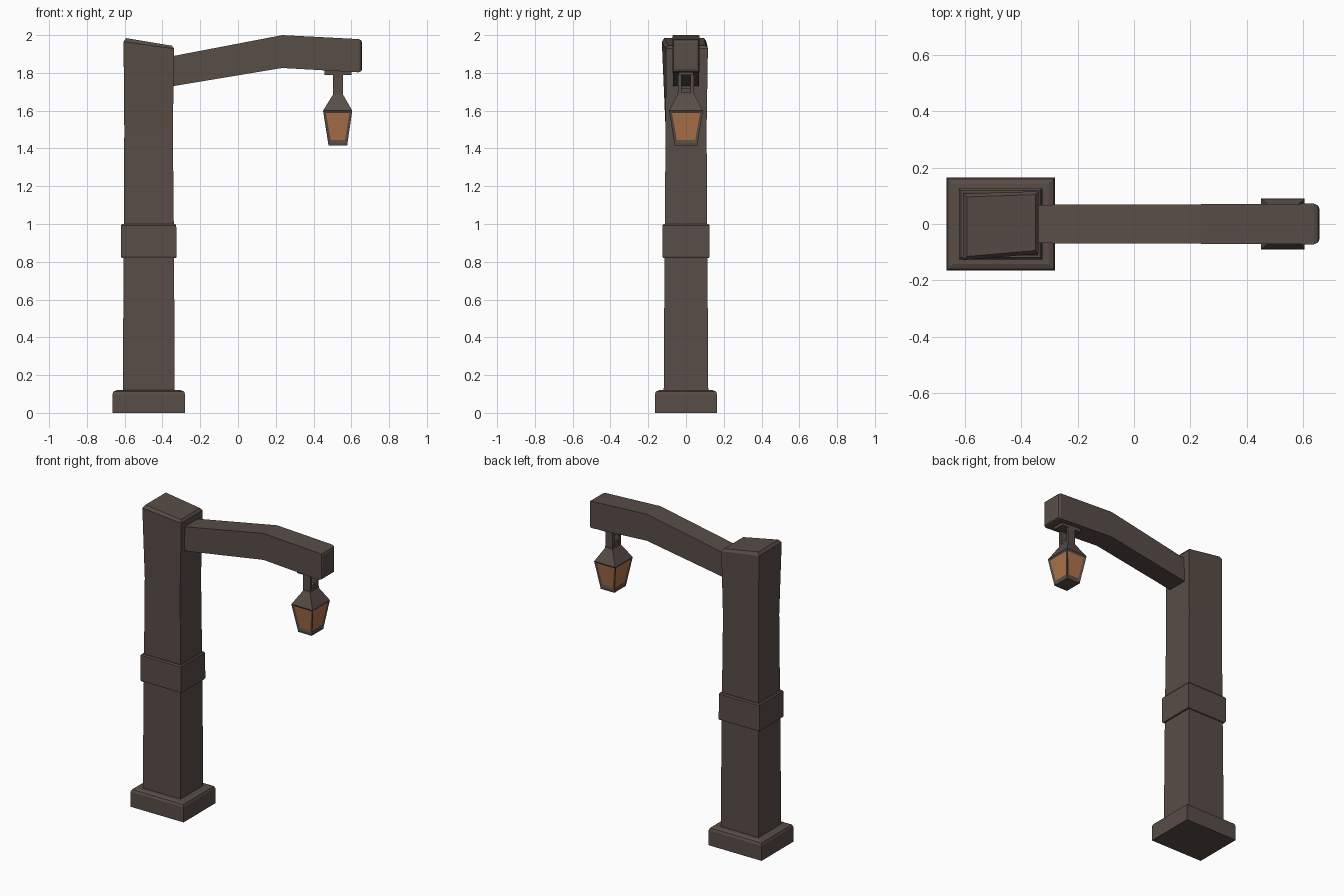
import bpy, bmesh

if "Cube" in bpy.data.objects:
    bpy.data.objects.remove(bpy.data.objects["Cube"])


def material(name, rgb):
    m = bpy.data.materials.new(name)
    m.diffuse_color = (*rgb, 1)
    m.use_nodes = True
    m.node_tree.nodes["Principled BSDF"].inputs["Base Color"].default_value = m.diffuse_color
    return m


WOOD = material("dark brown wood", (0.098, 0.074, 0.062))
GLASS = material("amber glass", (0.43, 0.175, 0.07))


def finish(name, bm, mats):
    bmesh.ops.recalc_face_normals(bm, faces=bm.faces)
    me = bpy.data.meshes.new(name)
    bm.to_mesh(me)
    bm.free()
    for m in mats:
        me.materials.append(m)
    ob = bpy.data.objects.new(name, me)
    bpy.context.collection.objects.link(ob)
    return ob


def skin(bm, rings):
    """Join four-cornered rings into a closed solid; returns side faces per band."""
    vs = [[bm.verts.new(p) for p in r] for r in rings]
    bands = []
    for a, b in zip(vs, vs[1:]):
        bands.append([bm.faces.new((a[i], a[(i + 1) % 4], b[(i + 1) % 4], b[i]))
                      for i in range(4)])
    bm.faces.new(vs[0][::-1])
    bm.faces.new(vs[-1])
    return bands


def rect(z, x0, x1, y0, y1):
    return [(x0, y0, z), (x1, y0, z), (x1, y1, z), (x0, y1, z)]


def solid(name, rings):
    bm = bmesh.new()
    skin(bm, rings)
    return finish(name, bm, [WOOD])


def box(name, x0, x1, y0, y1, z0, z1):
    return solid(name, [rect(z0, x0, x1, y0, y1), rect(z1, x0, x1, y0, y1)])


# Foot block with a rounded upper edge
solid("base", [rect(0, -.665, -.28, -.165, .165),
               rect(.098, -.665, -.28, -.165, .165),
               rect(.113, -.659, -.286, -.159, .159),
               rect(.12, -.642, -.303, -.142, .142)])

# Post, slightly waisted, with a skewed sloping top
solid("post", [rect(.1, -.61, -.335, -.118, .118),
               rect(.9, -.605, -.339, -.113, .113),
               rect(1.5, -.602, -.345, -.108, .109),
               [(-.606, -.128, 1.965), (-.338, -.106, 1.928),
                (-.338, .116, 1.928), (-.606, .108, 1.965)],
               [(-.592, -.115, 1.984), (-.35, -.094, 1.944),
                (-.35, .104, 1.944), (-.592, .096, 1.984)]])

# Band around the middle of the post
solid("collar", [rect(.82, -.615, -.328, -.12, .12),
                 rect(.828, -.62, -.325, -.125, .125),
                 rect(.992, -.62, -.327, -.125, .125),
                 rect(1.0, -.614, -.333, -.119, .119)])


# Bent arm with a chamfered tip
def section(x, z0, z1, w):
    return [(x, -w, z0), (x, w, z0), (x, w, z1), (x, -w, z1)]


solid("arm", [section(-.36, 1.727, 1.886, .068),
              section(.235, 1.826, 2.0, .07),
              section(.638, 1.803, 1.979, .072),
              section(.652, 1.808, 1.973, .066),
              section(.657, 1.82, 1.96, .055)])

# Hanger plate, two straps and the stem between them
box("hanger_plate", .458, .6, -.04, .04, 1.788, 1.812)
for side, name in ((-1, "front_strap"), (1, "back_strap")):
    y = sorted((side * .025, side * .043))
    box(name, .503, .556, *y, 1.68, 1.8)
box("hanger_stem", .513, .546, -.03, .03, 1.68, 1.72)

# Lantern roof
solid("lantern_roof", [rect(1.6, .45, .605, -.09, .09),
                       rect(1.685, .503, .556, -.045, .045),
                       rect(1.695, .503, .556, -.045, .045)])

# Lantern body, its four sides inset as glass panes
bm = bmesh.new()
bands = skin(bm, [rect(1.415, .479, .578, -.06, .06),
                  rect(1.43, .477, .58, -.062, .062),
                  rect(1.601, .45, .605, -.09, .09)])
bmesh.ops.recalc_face_normals(bm, faces=bm.faces)
panes = bands[1]
bmesh.ops.inset_individual(bm, faces=panes, thickness=.02, depth=-.005)
for f in panes:
    f.material_index = 1
finish("lantern_body", bm, [WOOD, GLASS])
